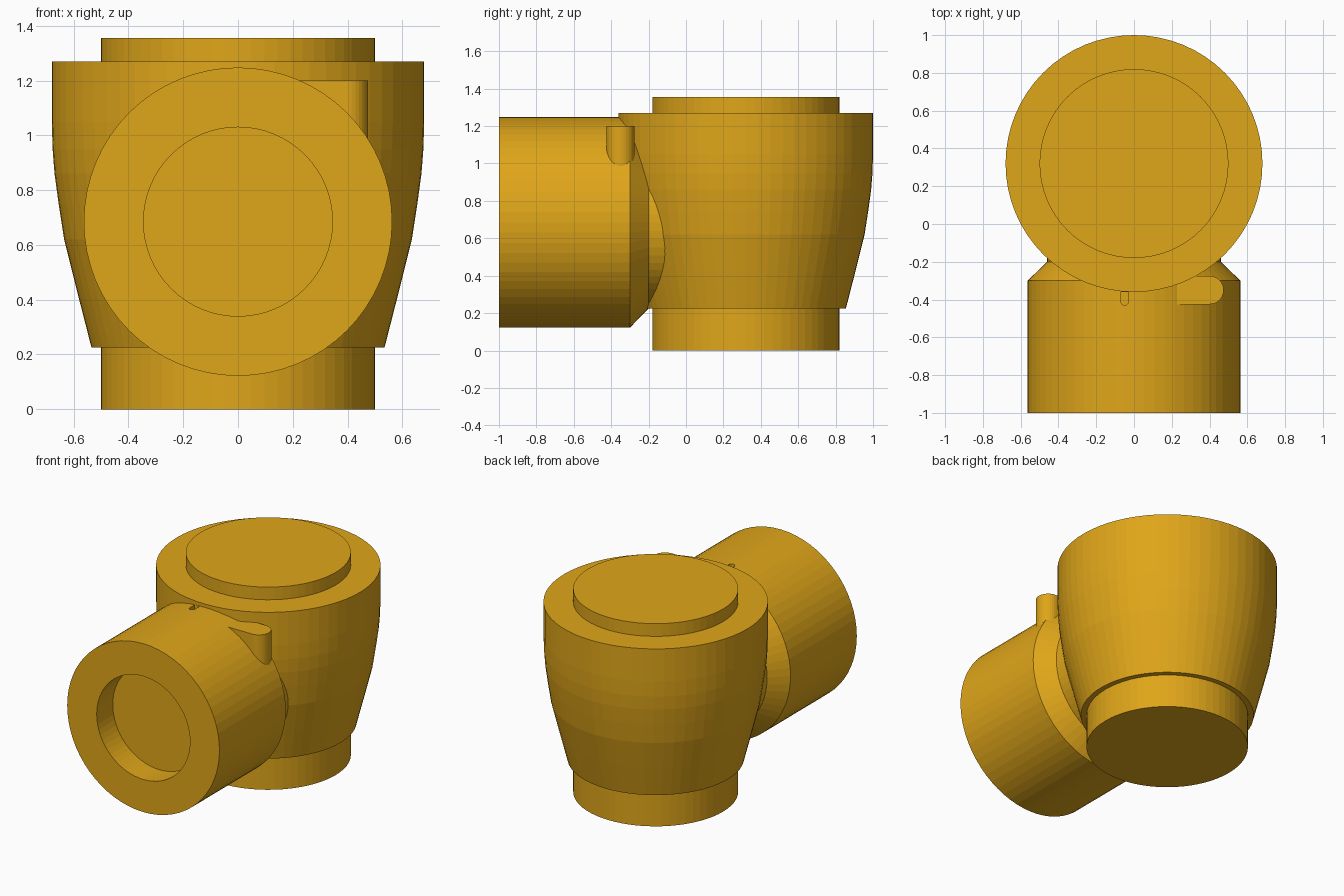
import bpy, bmesh, math
from mathutils import Matrix

if "Cube" in bpy.data.objects:
    bpy.data.objects.remove(bpy.data.objects["Cube"])

gold = bpy.data.materials.new("gold")
gold.diffuse_color = (0.74, 0.38, 0.01, 1)
gold.use_nodes = True
gold.node_tree.nodes["Principled BSDF"].inputs["Base Color"].default_value = gold.diffuse_color


def finish(name, bm, matrix=Matrix(), cutter=False):
    """Turn a bmesh into a named object with clean normals."""
    bmesh.ops.transform(bm, matrix=matrix, verts=bm.verts)
    bmesh.ops.recalc_face_normals(bm, faces=bm.faces)
    mesh = bpy.data.meshes.new(name)
    bm.to_mesh(mesh)
    bm.free()
    mesh.materials.append(gold)
    ob = bpy.data.objects.new(name, mesh)
    bpy.context.collection.objects.link(ob)
    if cutter:
        ob.hide_render = True
        ob.hide_viewport = True
        ob.display_type = 'WIRE'
    return ob


def lathe(name, profile, matrix, sides=64):
    """Closed solid of revolution from (radius, height) points."""
    bm = bmesh.new()
    rings = []
    for r, z in profile:
        rings.append([bm.verts.new((r * math.cos(a), r * math.sin(a), z))
                      for a in (2 * math.pi * i / sides for i in range(sides))])
    for lo, hi in zip(rings, rings[1:]):
        for i in range(sides):
            j = (i + 1) % sides
            bm.faces.new((lo[i], lo[j], hi[j], hi[i]))
    bm.faces.new(rings[0])
    bm.faces.new(rings[-1])
    return finish(name, bm, matrix)


def slot(name, length, radius, z0, z1, matrix, cutter=False):
    """Upright bar with a round end at the origin, running toward -x."""
    pts = [(-length, radius), (-length, -radius)]
    pts += [(radius * math.cos(a), radius * math.sin(a))
            for a in (math.pi * (i / 16 - 0.5) for i in range(17))]
    bm = bmesh.new()
    face = bm.faces.new([bm.verts.new((x, y, z0)) for x, y in pts])
    top = bmesh.ops.extrude_face_region(bm, geom=[face])["geom"]
    bmesh.ops.translate(bm, vec=(0, 0, z1 - z0),
                        verts=[v for v in top if isinstance(v, bmesh.types.BMVert)])
    if not any(len(f.verts) == len(pts) and f.calc_center_median().z < z0 + 1e-5
               for f in bm.faces):
        bm.faces.new([v for v in bm.verts if abs(v.co.z - z0) < 1e-6])
    return finish(name, bm, matrix, cutter)


# Upright body: foot, flared bowl and raised lid
lathe("body", [(0.5, 0), (0.5, 0.225), (0.535, 0.225), (0.585, 0.42),
               (0.635, 0.62), (0.655, 0.75), (0.67, 0.86), (0.677, 0.95),
               (0.68, 1.05), (0.68, 1.27), (0.5, 1.27), (0.5, 1.355)],
      Matrix.Translation((0, 0.32, 0)))

# Side barrel with front recess, rear chamfer and neck
barrel_frame = Matrix.Translation((0, 0, 0.685)) @ Matrix.Rotation(-math.pi / 2, 4, 'X')
barrel = lathe("barrel", [(0.345, -0.83), (0.345, -1), (0.563, -1), (0.563, -0.3),
                          (0.46, -0.2), (0.46, 0)], barrel_frame)

# Round-ended lug on the barrel's shoulder
slot("lug", 0.3, 0.075, 0.95, 1.2, Matrix.Translation((0.4, -0.35, 0)))

# Small notch in the top of the barrel
notch = slot("notch_cutter", 0.05, 0.02, 1.2, 1.3,
             Matrix.Translation((-0.05, -0.41, 0)) @ Matrix.Rotation(-math.pi / 2, 4, 'Z'),
             cutter=True)
cut = barrel.modifiers.new("notch", 'BOOLEAN')
cut.operation = 'DIFFERENCE'
cut.solver = 'EXACT'
cut.object = notch
